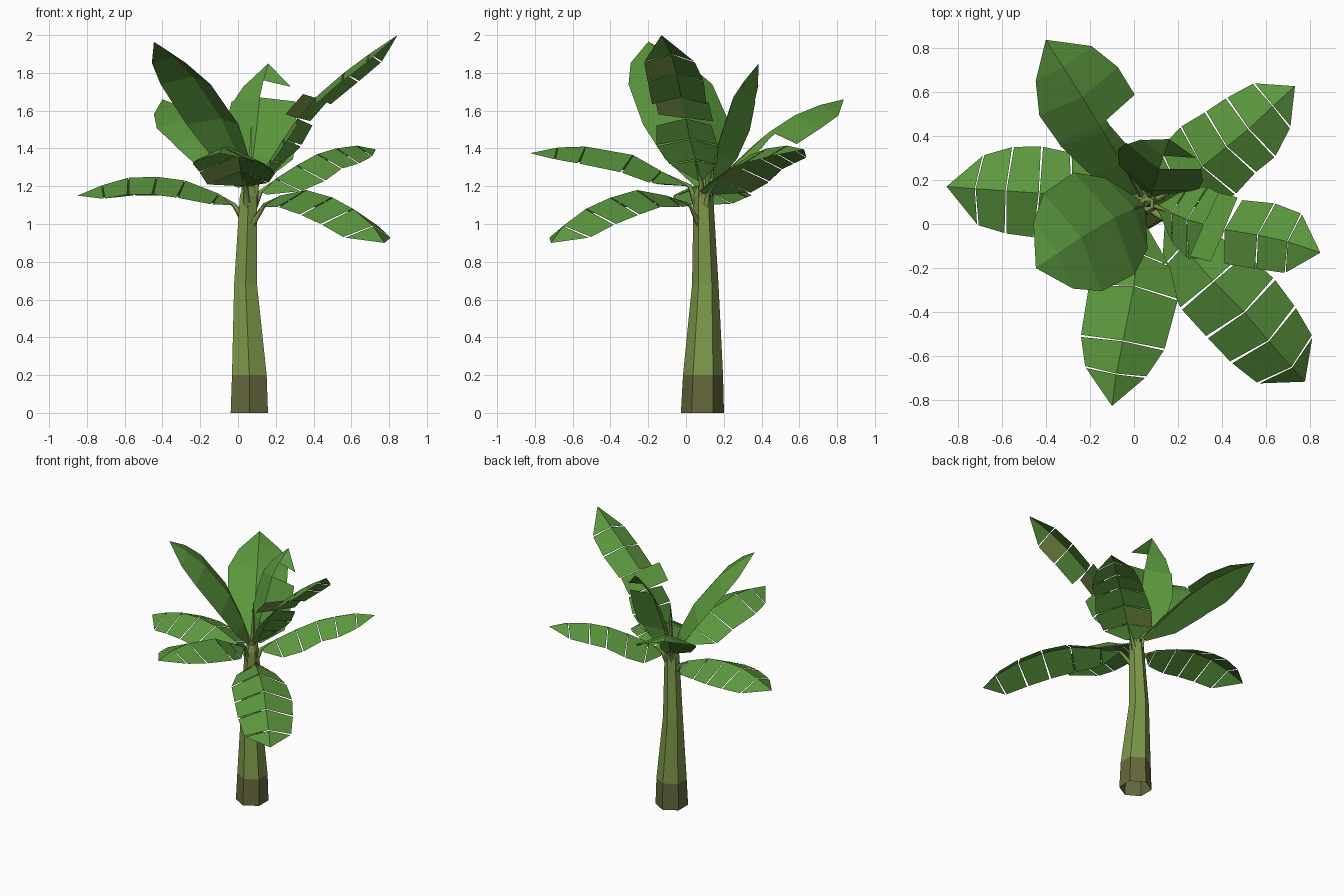
import bpy, bmesh, math
from mathutils import Vector

cube = bpy.data.objects.get("Cube")
if cube:
    bpy.data.objects.remove(cube)


def material(name, rgb):
    m = bpy.data.materials.new(name)
    m.use_nodes = True
    m.diffuse_color = (*rgb, 1)
    m.node_tree.nodes["Principled BSDF"].inputs["Base Color"].default_value = (*rgb, 1)
    return m


LEAF = material("leaf green", (0.107, 0.314, 0.048))
STEM = material("stem green", (0.205, 0.312, 0.068))
BARK = material("base olive", (0.132, 0.14, 0.046))


def add_object(name, bm, mats):
    mesh = bpy.data.meshes.new(name)
    bm.to_mesh(mesh)
    bm.free()
    for m in mats:
        mesh.materials.append(m)
    ob = bpy.data.objects.new(name, mesh)
    bpy.context.collection.objects.link(ob)


def lathe(name, rings, mats, sides=6, split=0.0):
    """Flat-sided open stack of rings (x, y, z, radius); faces below split use slot 1."""
    bm = bmesh.new()
    loops = []
    for x, y, z, r in rings:
        angles = [math.tau * (k + 0.5) / sides for k in range(sides)]
        loops.append([bm.verts.new((x + r * math.cos(a), y + r * math.sin(a), z)) for a in angles])
    for a, b in zip(loops, loops[1:]):
        for k in range(sides):
            j = (k + 1) % sides
            f = bm.faces.new((a[k], a[j], b[j], b[k]))
            f.material_index = int(f.calc_center_median().z < split)
    bm.faces.new(loops[-1])
    add_object(name, bm, mats)


def stalk(name, points, thick):
    """Square tapered stalk from the trunk into the blade."""
    curve = bpy.data.curves.new(name, "CURVE")
    curve.dimensions = "3D"
    curve.bevel_depth = thick
    curve.bevel_resolution = 0
    curve.use_fill_caps = True
    sp = curve.splines.new("POLY")
    sp.points.add(len(points) - 1)
    for k, p in enumerate(points):
        sp.points[k].co = (*p, 1)
        sp.points[k].radius = 1 - 0.42 * k
    curve.materials.append(STEM)
    ob = bpy.data.objects.new(name, curve)
    bpy.context.collection.objects.link(ob)


def leaf(name, rows, fold=25, cut=0.0, patches=(), raised=(), root=1.03):
    """Roof-folded blade; rows are (x, y, z, left width, right width).
    Each side of each row gap is its own strip, trimmed by cut at both ends.
    Strips listed in raised tip slightly upward; patches get a stem-green underside."""
    bm = bmesh.new()
    mid = [Vector(r[:3]) for r in rows]
    last = len(rows) - 1
    heading = mid[-1] - mid[0]
    across = Vector((-heading.y, heading.x, 0)).normalized()

    def edge(i, s, angle):
        t = (mid[min(i + 1, last)] - mid[max(i - 1, 0)]).normalized()
        up = t.cross(across).normalized()
        w = rows[i][3 if s > 0 else 4] * math.cos(math.radians(angle)) * 1.06
        return mid[i] + across * w * s - up * w * math.tan(math.radians(angle))

    for i in range(last):
        if (mid[i + 1] - mid[i]).length < 0.001:
            continue
        for s in (1, -1):
            angle = s * 11 if i in raised else fold
            a, b = edge(i, s, angle), edge(i + 1, s, angle)
            m, n = mid[i], mid[i + 1]
            trim, spine = (b - a).normalized() * cut, (n - m).normalized() * cut * 0.4
            if i > 0:
                a, m = a + trim, m + spine
            if i + 1 < last:
                b, n = b - trim, n - spine
            pts = [m, n, b, a]
            if (a - m).length < 0.015:
                pts.pop()
            elif (b - n).length < 0.015:
                pts.pop(2)
            if s > 0:
                pts.reverse()
            normal = (pts[1] - pts[0]).cross(pts[2] - pts[0]).normalized()
            if normal.z < 0:
                pts.reverse()
                normal = -normal
            bm.faces.new([bm.verts.new(p) for p in pts])
            # dry patch on the underside
            if (i, s) in patches:
                f = bm.faces.new([bm.verts.new(p - normal * 0.004) for p in reversed(pts)])
                f.material_index = 1
    add_object(name, bm, [LEAF, STEM])
    out = (mid[1] - Vector((0.055, 0.09, 0))) * Vector((1, 1, 0))
    start = Vector((0.055, 0.09, root)) + out.normalized() * 0.03
    stalk(name + "_stalk", [start, mid[0], mid[1] - Vector((0, 0, 0.006))], 0.02)


# Trunk and central shoot
lathe("trunk", [(0.06, 0.087, 0, 0.114), (0.06, 0.09, 0.2, 0.106), (0.04, 0.102, 0.68, 0.07),
                (0.055, 0.092, 1.15, 0.052), (0.057, 0.092, 1.2, 0.035)],
      [STEM, BARK], split=0.2)
lathe("central_shoot", [(0.06, 0.09, 1.17, 0.02), (0.065, 0.09, 1.3, 0.014), (0.07, 0.09, 1.52, 0.002)],
      [STEM], sides=4)

# Low arching leaves, torn into strips
leaf("right_side_leaf", [
    (-0.02, 0.1, 1.1, 0, 0), (-0.1, 0.12, 1.16, 0.14, 0.13), (-0.28, 0.13, 1.23, 0.21, 0.2),
    (-0.43, 0.14, 1.25, 0.21, 0.22), (-0.58, 0.15, 1.245, 0.2, 0.21), (-0.72, 0.16, 1.205, 0.17, 0.16),
    (-0.85, 0.17, 1.15, 0, 0)], cut=0.005)
leaf("front_leaf", [
    (0.04, 0.02, 1.2, 0, 0), (0.015, -0.13, 1.28, 0.16, 0.18), (0.0, -0.28, 1.365, 0.215, 0.21),
    (-0.05, -0.53, 1.41, 0.2, 0.2), (-0.08, -0.68, 1.405, 0.14, 0.15),
    (-0.1, -0.825, 1.375, 0, 0)], cut=0.005, patches={(1, -1)}, root=1.08)
leaf("front_left_leaf", [
    (0.14, 0.02, 1.1, 0, 0), (0.22, -0.1, 1.15, 0.14, 0.14), (0.36, -0.26, 1.18, 0.2, 0.2),
    (0.5, -0.4, 1.14, 0.21, 0.21), (0.61, -0.53, 1.08, 0.2, 0.2), (0.715, -0.65, 0.99, 0.17, 0.17),
    (0.775, -0.715, 0.9, 0, 0)], cut=0.007, root=1.0)
leaf("back_left_leaf", [
    (0.12, 0.12, 1.17, 0.04, 0.04), (0.2, 0.17, 1.24, 0.19, 0.17), (0.31, 0.26, 1.31, 0.21, 0.2),
    (0.42, 0.35, 1.37, 0.19, 0.18), (0.52, 0.43, 1.4, 0.18, 0.18), (0.63, 0.535, 1.415, 0.14, 0.13),
    (0.73, 0.625, 1.395, 0, 0)], cut=0.005, patches={(1, 1)}, root=1.08)

# Tall raised leaves
leaf("tall_left_leaf", [
    (0.1, 0.08, 1.22, 0, 0), (0.17, 0.05, 1.34, 0.13, 0.13), (0.24, 0.02, 1.45, 0.17, 0.17),
    (0.315, 0, 1.56, 0.15, 0.15), (0.41, -0.025, 1.67, 0.15, 0.15), (0.56, -0.05, 1.8, 0.16, 0.15),
    (0.695, -0.08, 1.9, 0.14, 0.14), (0.845, -0.13, 2.0, 0, 0)],
    fold=20, cut=0.005, patches={(3, -1), (5, -1)}, raised={3}, root=1.1)
leaf("tall_front_right_leaf", [
    (0.04, 0.09, 1.2, 0.04, 0.04), (0.0, 0.07, 1.36, 0.18, 0.18), (-0.09, 0.03, 1.56, 0.26, 0.26),
    (-0.24, -0.06, 1.78, 0.25, 0.25), (-0.345, -0.13, 1.885, 0.17, 0.17),
    (-0.445, -0.2, 1.965, 0, 0)], fold=13, root=1.1)
leaf("tall_back_right_leaf", [
    (0.03, 0.14, 1.2, 0.03, 0.03), (-0.05, 0.27, 1.33, 0.15, 0.07), (-0.14, 0.42, 1.47, 0.2, 0.04),
    (-0.155, 0.445, 1.49, 0.2, 0.04), (-0.155, 0.445, 1.49, 0.2, 0.21), (-0.235, 0.575, 1.575, 0.21, 0.21),
    (-0.32, 0.71, 1.63, 0.14, 0.16), (-0.4, 0.835, 1.66, 0, 0)], fold=20, root=1.1)
leaf("tall_back_leaf", [
    (0.07, 0.13, 1.2, 0.03, 0.03), (0.08, 0.15, 1.36, 0.18, 0.2), (0.1, 0.2, 1.52, 0.21, 0.2),
    (0.115, 0.25, 1.67, 0.18, 0.18), (0.115, 0.25, 1.67, 0.18, 0), (0.135, 0.31, 1.76, 0.12, 0),
    (0.135, 0.31, 1.76, 0.12, 0.14), (0.16, 0.385, 1.85, 0, 0)], fold=20, root=1.1)
